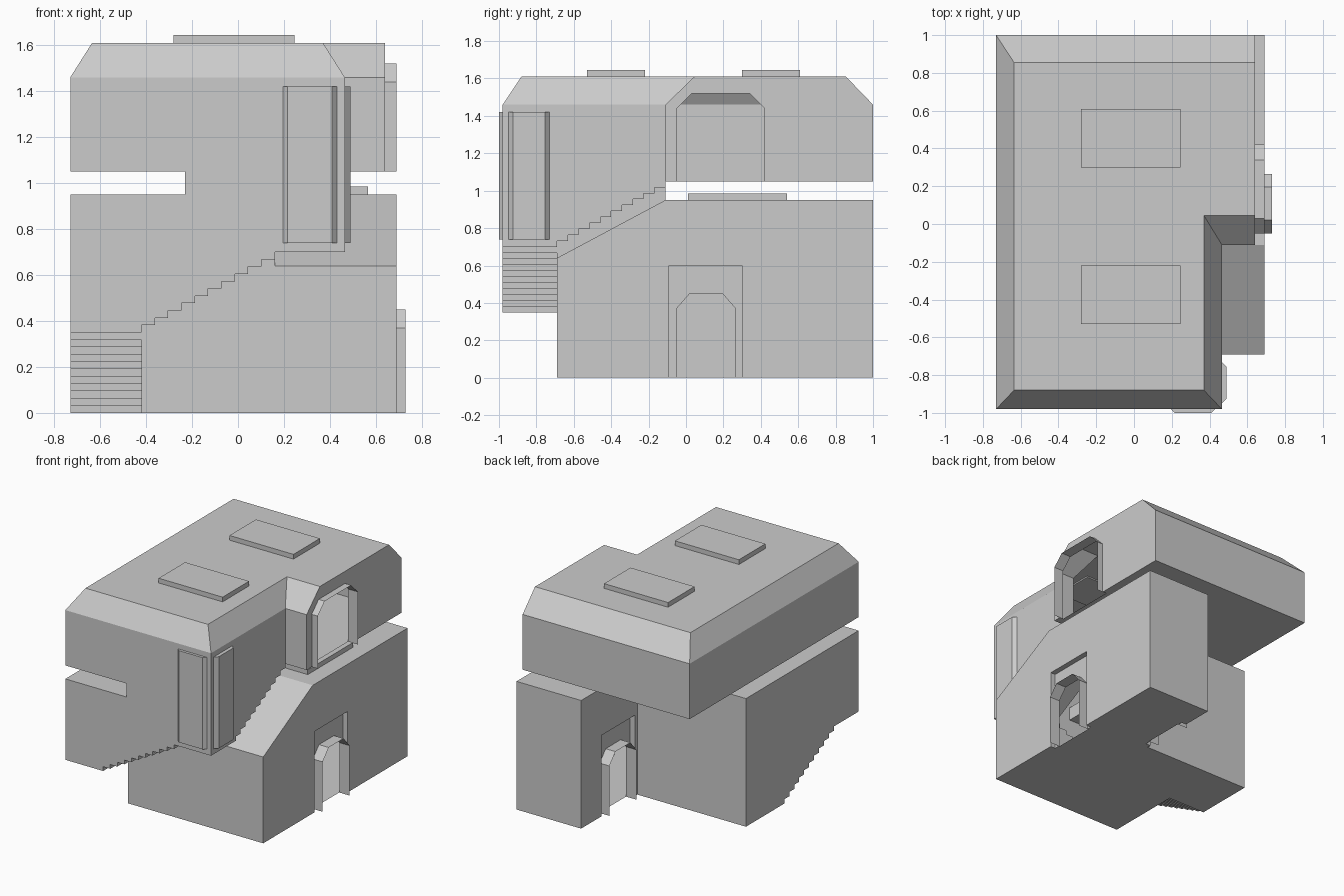
import bpy, bmesh

if "Cube" in bpy.data.objects:
    bpy.data.objects.remove(bpy.data.objects["Cube"])

GREY = (0.6, 0.6, 0.6, 1)
plaster = bpy.data.materials.new("plain_grey")
plaster.use_nodes = True
plaster.diffuse_color = GREY
plaster.node_tree.nodes["Principled BSDF"].inputs["Base Color"].default_value = GREY

TREAD, RISER = 0.058, 0.35 / 11


def loft(name, rings, caps=True, closed=True):
    """Join rings of points with quads, with flat caps on both ends."""
    bm = bmesh.new()
    loops = [[bm.verts.new(p) for p in ring] for ring in rings]
    n = len(loops[0])
    for a, b in zip(loops, loops[1:]):
        for i in range(n if closed else n - 1):
            j = (i + 1) % n
            bm.faces.new((a[i], a[j], b[j], b[i]))
    if caps:
        bm.faces.new(loops[0])
        bm.faces.new(loops[-1])
    bmesh.ops.recalc_face_normals(bm, faces=bm.faces)
    mesh = bpy.data.meshes.new(name)
    bm.to_mesh(mesh)
    bm.free()
    obj = bpy.data.objects.new(name, mesh)
    bpy.context.collection.objects.link(obj)
    mesh.materials.append(plaster)
    return obj


def prism(name, profile, axis, lo, hi, **kw):
    """Extrude a 2D profile along an axis (0=x, 1=y, 2=z)."""
    def at(d):
        return [[*p[:axis], d, *p[axis:]] for p in profile]
    return loft(name, [at(lo), at(hi)], **kw)


def rect(a0, a1, b0, b1):
    return [(a0, b0), (a1, b0), (a1, b1), (a0, b1)]


def box(name, x, y, z):
    return prism(name, rect(*x, *y), 2, *z)


def boolean(obj, tool, operation):
    """Apply a boolean and remove the tool."""
    tool.hide_render = True
    mod = obj.modifiers.new("bool", 'BOOLEAN')
    mod.operation, mod.solver, mod.object = operation, 'EXACT', tool
    bpy.context.view_layer.update()
    deps = bpy.context.evaluated_depsgraph_get()
    mesh = bpy.data.meshes.new_from_object(obj.evaluated_get(deps))
    obj.modifiers.clear()
    obj.data = mesh
    bpy.data.objects.remove(tool)


def steps(start, z, direction):
    pts = []
    for i in range(10):
        h = round(z + RISER * (i + 1), 4)
        for k in (i, i + 1):
            pts.append((round(start + direction * TREAD * k, 4), h))
    return pts


# Lower storey, with the stepped undersides and the ramp cut away
shell = prism("house_shell", [(-.73, -.98), (.16, -.98), (.16, -.69), (.69, -.69),
                              (.69, 1), (.16, 1), (.16, .34), (-.73, .34)], 2, 0, .95)
flight = [(-.11, -.1)] + steps(-.11, 0, -1) + [(-.69, .35), (-1.1, .35), (-1.1, -.1)]
boolean(shell, prism("first_flight", flight, 0, -1, -.42), 'DIFFERENCE')
flight = [(-.5, -.1), (-.5, .3), (-.42, .35)] + steps(-.42, .35, 1)
flight += [(.3, flight[-1][1]), (.3, -.1)]
boolean(shell, prism("second_flight", flight, 1, -1.1, -.69), 'DIFFERENCE')
ramp = [(-.8, .64), (-.69, .64), (-.11, .95), (-.11, 1.2), (-.8, 1.2)]
boolean(shell, prism("ramp", ramp, 0, .16, .9), 'DIFFERENCE')

# Stair core that joins the storeys
core = box("stair_core", (-.23, .465), (-.98, -.11), (.70, 1.2))
flight = [(-.69, .6)] + steps(-.69, .70, 1)
flight += [(.1, flight[-1][1]), (.1, .6)]
boolean(core, prism("third_flight", flight, 0, .16, .9), 'DIFFERENCE')
boolean(shell, core, 'UNION')

# Upper storey with sloped roof edges
wall = [(-.73, -.98), (.465, -.98), (.465, -.11), (.64, -.11), (.64, 1), (-.73, 1)]
roof = [(-.635, -.88), (.37, -.88), (.37, .045), (.64, .045), (.64, .855), (-.635, .855)]
upper = loft("upper_storey", [[(x, y, z) for x, y in ring]
                              for ring, z in ((wall, 1.05), (wall, 1.46), (roof, 1.61))])
boolean(shell, upper, 'UNION')


def arch(y0, y1, base, spring, top, inset):
    return [(y0, base), (y0, spring), (y0 + inset, top),
            (y1 - inset, top), (y1, spring), (y1, base)]


# Doorways: optional square niche, arched opening, thin arched surround
doors = [  # name, y range, base, spring, top, inset, inner x, outer x, niche x
    ("upper_door_surround", -.05, .42, 1.05, 1.44, 1.52, .08, .61, .69, None),
    ("right_door_surround", -.05, .265, 0, .37, .45, .07, .645, .73, .65),
    ("back_door_surround", .41, .725, 0, .37, .45, .07, .205, .12, .20),
]
for name, y0, y1, base, spring, top, inset, inner, outer, niche in doors:
    out = .1 if outer > inner else -.1
    if niche:
        cut = rect(y0 - .04, y1 + .035, -.1, .60)
        boolean(shell, prism("niche", cut, 0, niche, outer + out), 'DIFFERENCE')
    cut = arch(y0, y1, base - .1, spring, top, inset)
    boolean(shell, prism("opening", cut, 0, inner, outer + out), 'DIFFERENCE')
    prism(name, arch(y0, y1, base, spring, top, inset), 0, inner, outer,
          caps=False, closed=False)

# Open the doorways into the hollow interior
bm = bmesh.new()
bm.from_mesh(shell.data)
backs = [f for f in bm.faces for d in doors
         if all(abs(v.co.x - d[7]) < 1e-4 for v in f.verts)]
bmesh.ops.delete(bm, geom=backs, context='FACES')
bm.to_mesh(shell.data)
bm.free()
shell.data.materials.clear()
shell.data.materials.append(plaster)
for poly in shell.data.polygons:
    poly.material_index = 0

# Shallow bay windows on the front corner
prism("front_window", [(.195, -.97), (.195, -.98), (.215, -1), (.41, -1),
                       (.43, -.98), (.43, -.97)], 2, .74, 1.42)
prism("side_window", [(.455, -.95), (.465, -.95), (.49, -.925), (.49, -.755),
                      (.465, -.73), (.455, -.73)], 2, .74, 1.42)

# Flat hatches on the roofs
box("front_roof_hatch", (-.28, .245), (-.53, -.22), (1.6, 1.645))
box("back_roof_hatch", (-.28, .245), (.30, .61), (1.6, 1.645))
box("lower_roof_hatch", (.255, .565), (.01, .54), (.94, .985))
